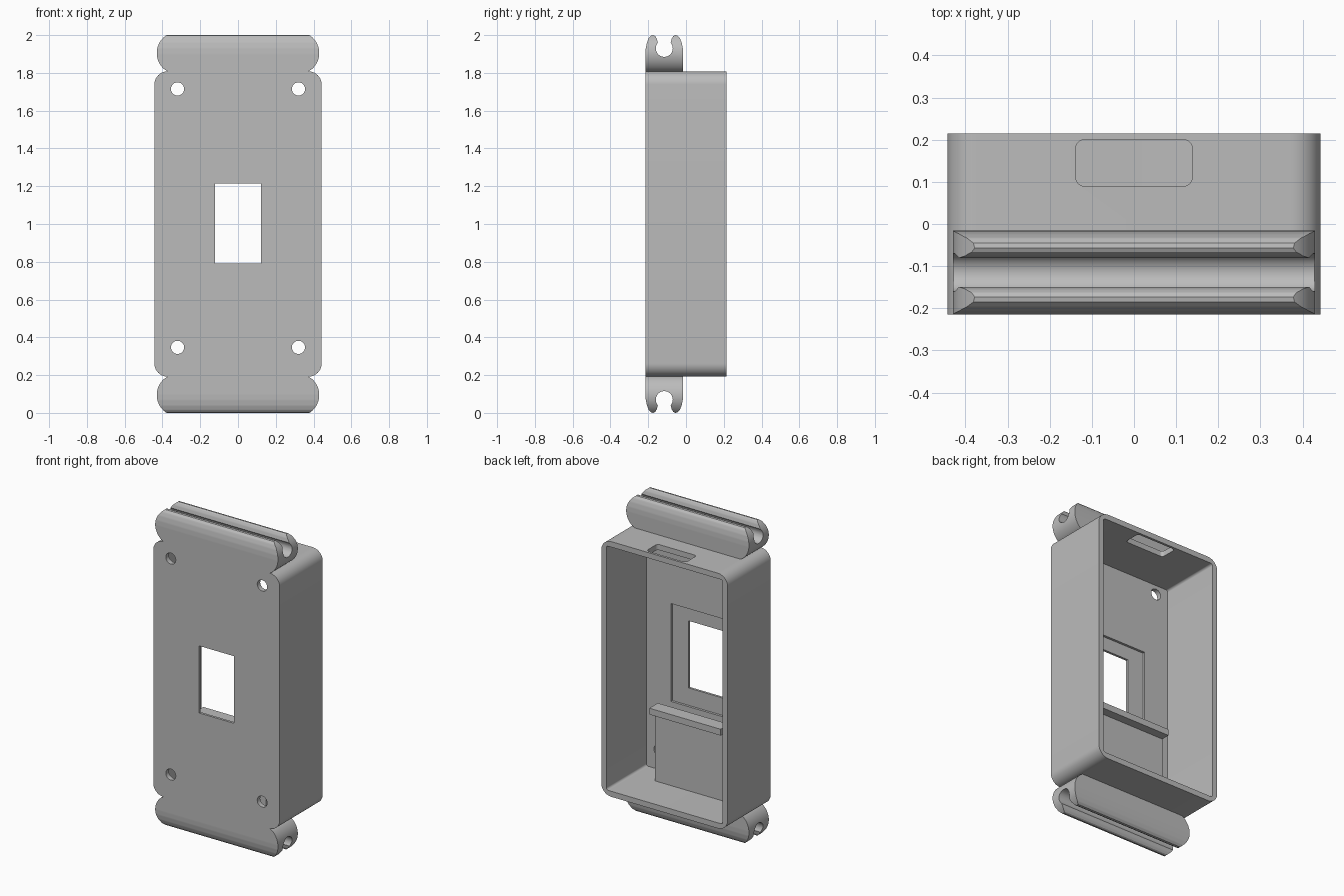
import bpy, bmesh
from math import cos, sin, sqrt, radians

if "Cube" in bpy.data.objects:
    bpy.data.objects.remove(bpy.data.objects["Cube"])

grey = bpy.data.materials.new("plain grey")
grey.use_nodes = True
COLOUR = (0.5, 0.5, 0.5, 1)
grey.diffuse_color = COLOUR
grey.node_tree.nodes["Principled BSDF"].inputs["Base Color"].default_value = COLOUR


def prism_bmesh(outline, lo, hi, axis):
    """Extrude a 2D outline along an axis; the outline uses the other two axes in order."""
    bm = bmesh.new()

    def place(p, d):
        c = list(p)
        c.insert("xyz".index(axis), d)
        return bm.verts.new(c)

    a = [place(p, lo) for p in outline]
    b = [place(p, hi) for p in outline]
    bm.faces.new(a)
    bm.faces.new(b[::-1])
    for i in range(len(a)):
        j = (i + 1) % len(a)
        bm.faces.new((a[j], a[i], b[i], b[j]))
    return bm


def make_object(name, bm):
    bm.normal_update()
    if bm.calc_volume(signed=True) < 0:
        bmesh.ops.reverse_faces(bm, faces=bm.faces)
    mesh = bpy.data.meshes.new(name)
    bm.to_mesh(mesh)
    bm.free()
    mesh.materials.append(grey)
    ob = bpy.data.objects.new(name, mesh)
    bpy.context.collection.objects.link(ob)
    return ob


def prism(name, *args):
    return make_object(name, prism_bmesh(*args))


def arc(cx, cy, r, start, end, n=10):
    angles = [radians(start + (end - start) * i / n) for i in range(n + 1)]
    return [(cx + r * cos(a), cy + r * sin(a)) for a in angles]


def rect(x0, x1, y0, y1, r=0):
    if not r:
        return [(x0, y0), (x1, y0), (x1, y1), (x0, y1)]
    return (arc(x1 - r, y1 - r, r, 0, 90) + arc(x0 + r, y1 - r, r, 90, 180)
            + arc(x0 + r, y0 + r, r, 180, 270) + arc(x1 - r, y0 + r, r, 270, 360))


def activate(ob):
    bpy.ops.object.select_all(action="DESELECT")
    bpy.context.view_layer.objects.active = ob
    ob.select_set(True)


def cut(ob, tool):
    mod = ob.modifiers.new("cut", "BOOLEAN")
    mod.operation, mod.object, mod.solver = "DIFFERENCE", tool, "EXACT"
    activate(ob)
    bpy.ops.object.modifier_apply(modifier=mod.name)
    bpy.data.objects.remove(tool)


def smooth(ob):
    activate(ob)
    bpy.ops.object.shade_smooth_by_angle(angle=radians(30))


HALF_W, HALF_D, BOTTOM, TOP = 0.443, 0.215, 0.192, 1.808
WALL, INNER_FRONT = 0.035, -0.185

# Case shell, open at the back
case = prism("case", rect(-HALF_W, HALF_W, BOTTOM, TOP, 0.07), -HALF_D, HALF_D, "y")
cut(case, prism("cavity", rect(-HALF_W + WALL, HALF_W - WALL, BOTTOM + WALL, TOP - WALL, 0.015),
                INNER_FRONT, 0.3, "y"))

# Cable slot through the top wall
cut(case, prism("slot", rect(-0.138, 0.138, 0.09, 0.2, 0.02), TOP - 0.1, TOP + 0.1, "z"))

# Window with a wider recess on the inside
cut(case, prism("window", rect(-0.121, 0.121, 0.79, 1.215), -0.3, 0, "y"))
cut(case, prism("recess", rect(-0.235, 0.235, 0.68, 1.3), INNER_FRONT - 0.015, 0, "y"))

# Four screw holes
for x in (-0.32, 0.32):
    for z in (0.347, 1.715):
        cut(case, prism("hole", arc(x, z, 0.035, 0, 345, 23), -0.3, 0, "y"))
smooth(case)

# Inner partition with a lip along its top
partition = [(-0.075, BOTTOM + 0.02), (-0.045, BOTTOM + 0.02), (-0.045, 0.668),
             (0.01, 0.668), (0.01, 0.708), (-0.075, 0.708)]
smooth(prism("partition", partition, -0.25, 0.25, "x"))

# Grooved clip rails: half of the cross-section, mirrored about the groove
MID, GROOVE_Z = -0.115, 1.93
half = [(0.1, TOP - 0.01), (0.1, 1.9), (0.098, 1.93), (0.092, 1.96), (0.082, 1.985),
        (0.07, 1.998), (0.058, 2.0), (0.048, 1.995), (0.039, 1.98)]
half += arc(0, GROOVE_Z, 0.045, 41, -90, 16)
profile = [(MID + y, z) for y, z in half] + [(MID - y, z) for y, z in half[-2::-1]]

# Rounded ends: slice into thin layers, then set each layer's half-width
END_R, END_Z, END_X = 0.113, 1.905, 0.43


def half_width(z):
    return END_X - END_R + sqrt(END_R ** 2 - (z - END_Z) ** 2)


for name, flip in (("top_clip", False), ("bottom_clip", True)):
    bm = prism_bmesh(profile, -1, 1, "x")
    for i in range(1, 20):
        bmesh.ops.bisect_plane(bm, geom=bm.verts[:] + bm.edges[:] + bm.faces[:],
                               plane_co=(0, 0, TOP + 0.01 * i - 0.001), plane_no=(0, 0, 1))
    for v in bm.verts:
        v.co.x *= half_width(v.co.z)
        if flip:
            v.co.z = 2 - v.co.z
    smooth(make_object(name, bm))
